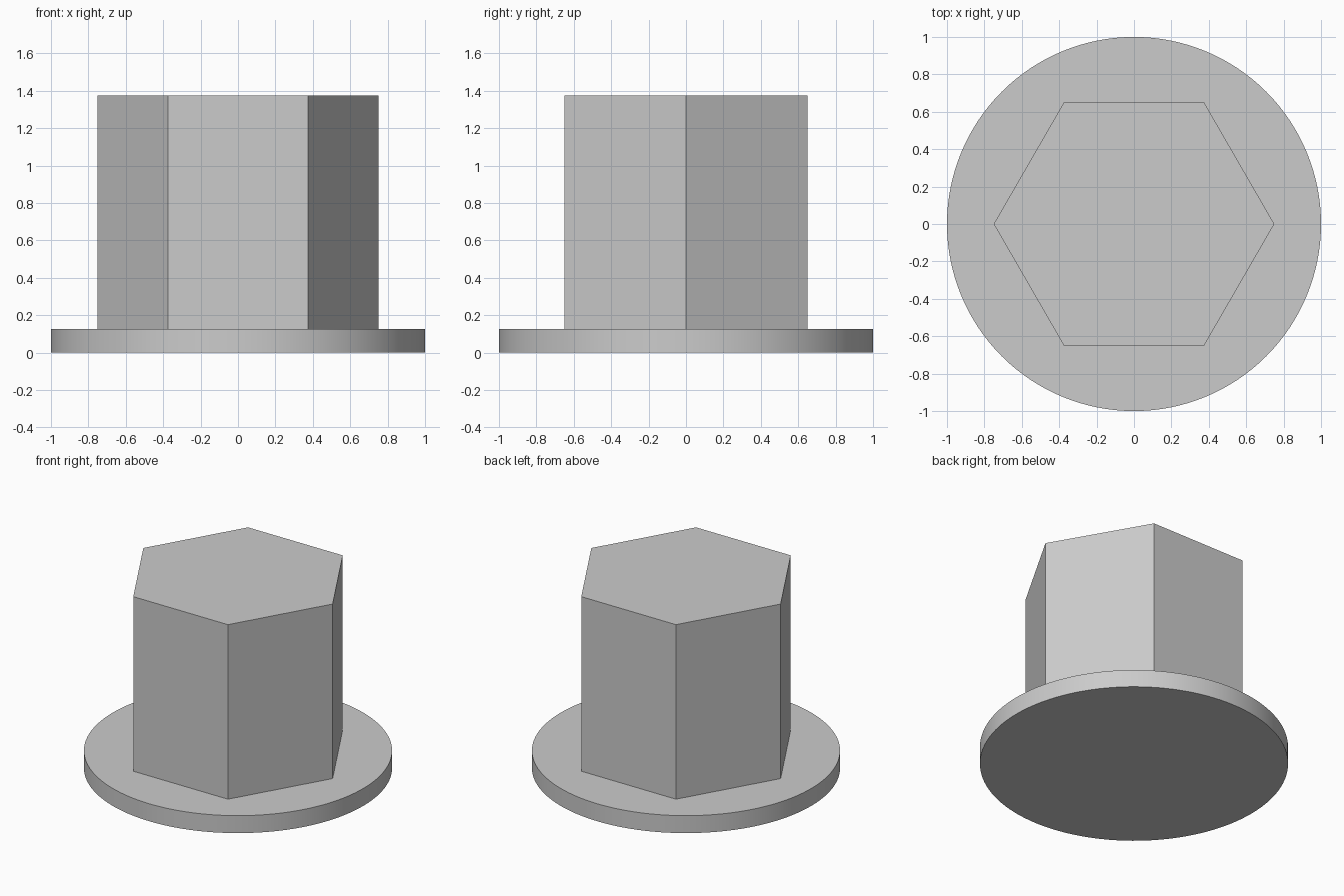
import bpy
from math import pi, radians

cube = bpy.data.objects.get("Cube")
if cube:
    bpy.data.objects.remove(cube, do_unlink=True)

# Single plain grey material
grey = bpy.data.materials.new("plain_grey")
grey.use_nodes = True
colour = (0.6, 0.6, 0.6, 1)
grey.diffuse_color = colour
grey.node_tree.nodes["Principled BSDF"].inputs["Base Color"].default_value = colour


def prism(name, sides, radius, bottom, top, turn=0):
    """Upright closed prism between two heights."""
    bpy.ops.mesh.primitive_cylinder_add(
        vertices=sides, radius=radius, depth=top - bottom,
        location=(0, 0, (bottom + top) / 2), rotation=(0, 0, turn))
    part = bpy.context.object
    part.name = name
    part.data.materials.append(grey)
    return part


# Round flange with a smooth rim
flange = prism("round_flange", 128, 1.0, 0, 0.125)
bpy.ops.object.shade_smooth_by_angle(angle=radians(30))

# Hexagonal head with corners on the x axis
prism("hexagonal_head", 6, 0.75, 0.125, 1.375, turn=pi / 2)
